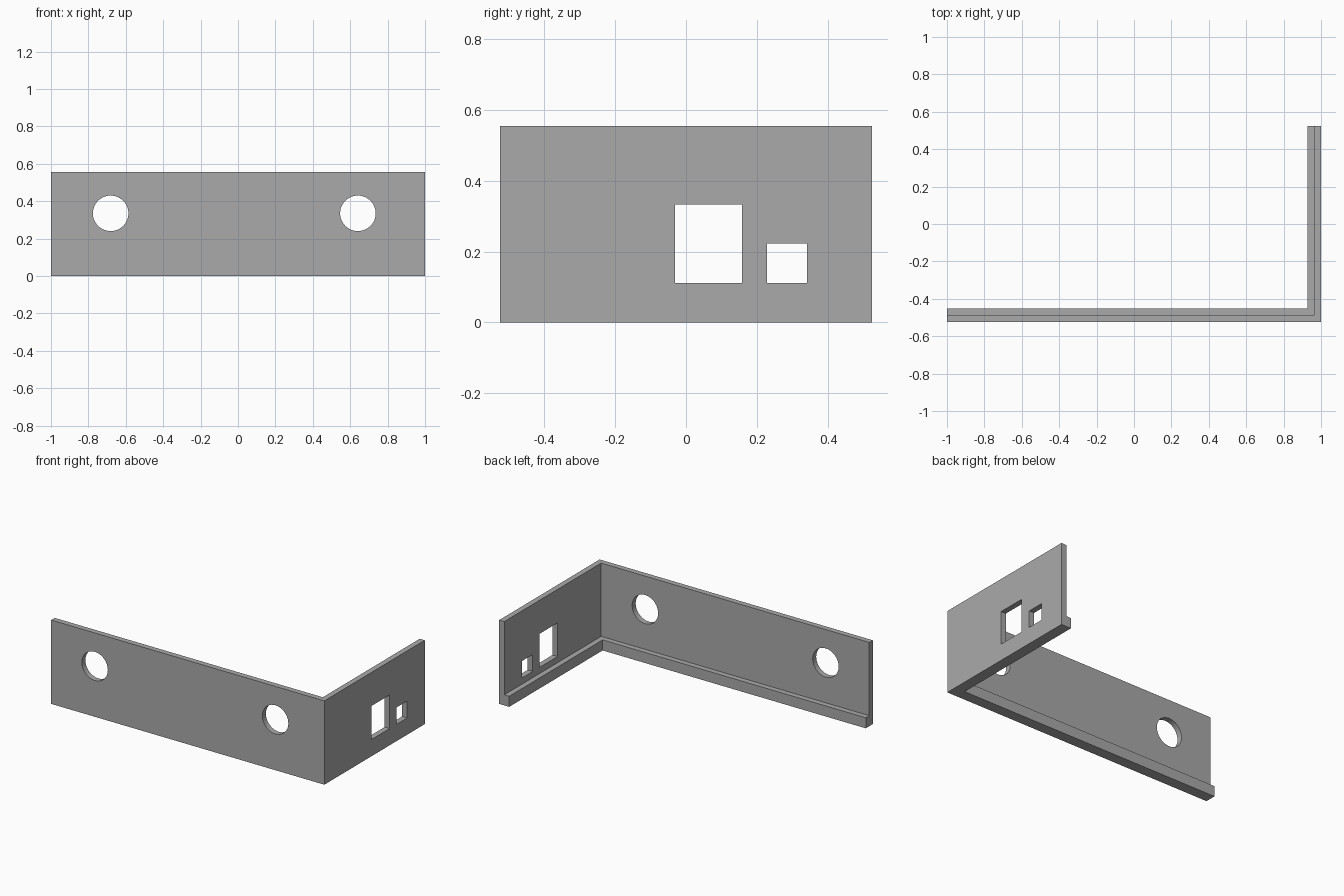
import bpy, bmesh, math

cube = bpy.data.objects.get("Cube")
if cube:
    bpy.data.objects.remove(cube, do_unlink=True)

X, Y, HEIGHT = 1.0, 0.525, 0.555
WALL, LEDGE, LEDGE_TOP = 0.037, 0.073, 0.07

grey = bpy.data.materials.new("plain grey")
grey.use_nodes = True
colour = (0.4, 0.4, 0.4, 1)
grey.diffuse_color = colour
grey.node_tree.nodes["Principled BSDF"].inputs["Base Color"].default_value = colour

# L-shaped section (inward offset, height) swept round a mitred corner
section = [(0, 0), (LEDGE, 0), (LEDGE, LEDGE_TOP), (WALL, LEDGE_TOP), (WALL, HEIGHT), (0, HEIGHT)]
stations = [lambda d: (-X, -Y + d), lambda d: (X - d, -Y + d), lambda d: (X - d, Y)]
bm = bmesh.new()
rings = [[bm.verts.new((*place(d), z)) for d, z in section] for place in stations]
for a, b in zip(rings, rings[1:]):
    for i in range(len(section)):
        j = (i + 1) % len(section)
        bm.faces.new((a[i], a[j], b[j], b[i]))
bm.faces.new(rings[0])
bm.faces.new(rings[-1])
bmesh.ops.recalc_face_normals(bm, faces=bm.faces)
mesh = bpy.data.meshes.new("corner_panel")
bm.to_mesh(mesh)
bm.free()
panel = bpy.data.objects.new("corner_panel", mesh)
bpy.context.collection.objects.link(panel)
mesh.materials.append(grey)


def cut(cutter, name):
    cutter.name = name
    cutter.hide_render = True
    cutter.data.materials.append(grey)
    mod = panel.modifiers.new(name, "BOOLEAN")
    mod.operation = "DIFFERENCE"
    mod.solver = "EXACT"
    mod.object = cutter
    bpy.context.view_layer.objects.active = panel
    bpy.ops.object.modifier_apply(modifier=mod.name)
    bpy.data.objects.remove(cutter, do_unlink=True)


# Round holes through the front wall
for x in (-0.681, 0.641):
    bpy.ops.mesh.primitive_cylinder_add(vertices=48, radius=0.095, depth=0.3,
                                        location=(x, -Y, 0.335), rotation=(math.pi / 2, 0, 0))
    cut(bpy.context.object, "round_hole")

# Rectangular openings through the side wall
for y0, y1, z0, z1 in ((-0.031, 0.158, 0.111, 0.333), (0.228, 0.341, 0.111, 0.223)):
    bpy.ops.mesh.primitive_cube_add(size=1, location=(X, (y0 + y1) / 2, (z0 + z1) / 2))
    opening = bpy.context.object
    opening.scale = (0.3, y1 - y0, z1 - z0)
    cut(opening, "square_opening")

# Smooth the hole walls while keeping edges sharp
bpy.ops.object.select_all(action="DESELECT")
panel.select_set(True)
bpy.context.view_layer.objects.active = panel
bpy.ops.object.shade_smooth_by_angle(angle=math.radians(30))
